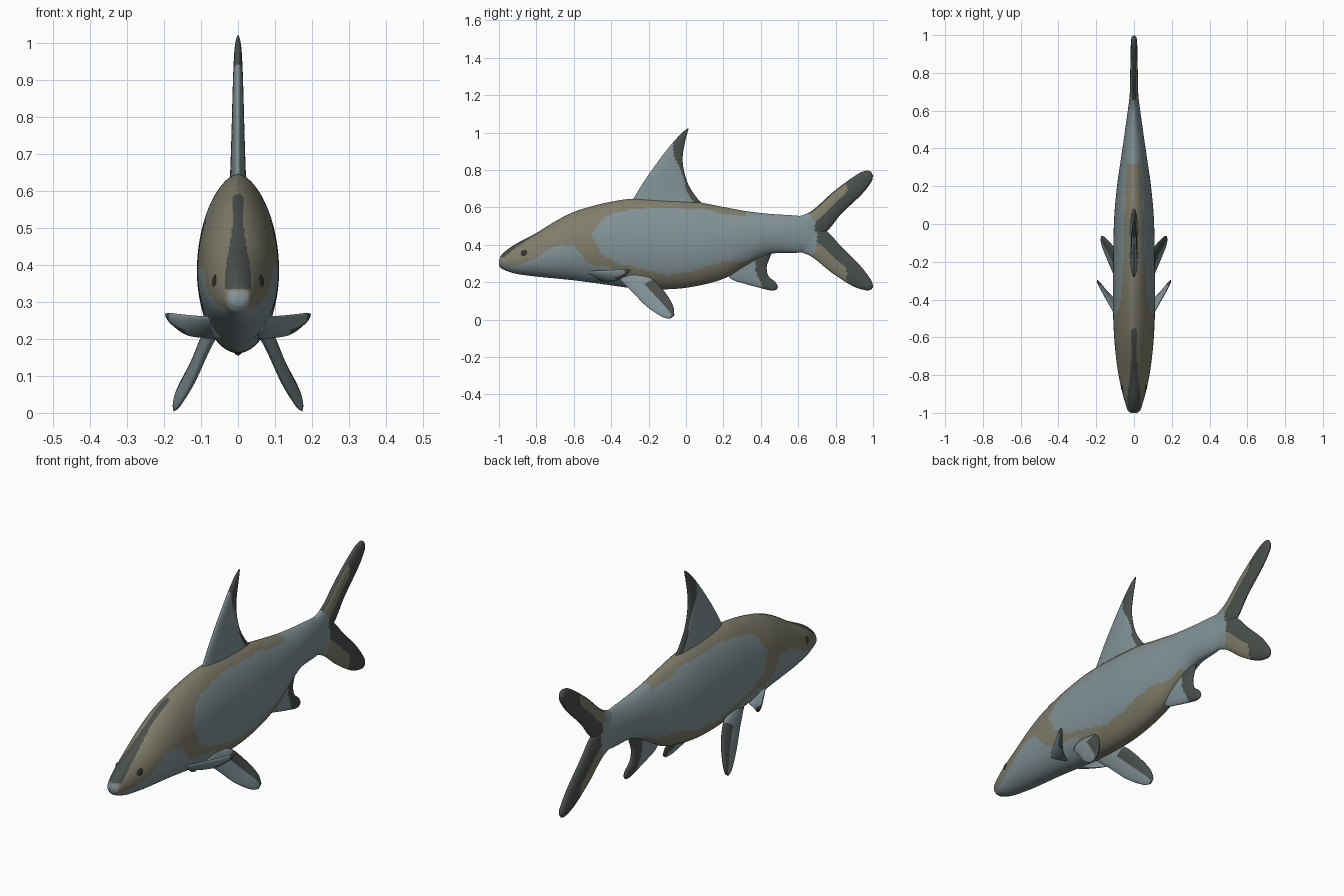
import bpy, bmesh, math
from mathutils import Vector

if "Cube" in bpy.data.objects:
    bpy.data.objects.remove(bpy.data.objects["Cube"])


def material(name, rgb):
    m = bpy.data.materials.new(name)
    m.diffuse_color = (*rgb, 1)
    m.use_nodes = True
    m.node_tree.nodes["Principled BSDF"].inputs["Base Color"].default_value = m.diffuse_color
    return m


MATS = [material("blue_grey", (0.22, 0.285, 0.305)),
        material("olive_tan", (0.215, 0.205, 0.145)),
        material("dark_grey", (0.068, 0.078, 0.070)),
        material("eye_black", (0.035, 0.035, 0.035))]
BLUE, TAN, DARK, BLACK = range(4)


def spline(pts, n):
    """Smooth curve through the points, n + 1 samples."""
    p = [Vector(q) for q in pts]
    p = [2 * p[0] - p[1]] + p + [2 * p[-1] - p[-2]]
    out = []
    for k in range(n + 1):
        t = k / n * (len(p) - 3)
        i = min(int(t), len(p) - 4)
        t -= i
        a, b, c, d = p[i:i + 4]
        out.append(b + 0.5 * t * ((c - a) + t * ((2 * a - 5 * b + 4 * c - d)
                                                + t * (3 * (b - c) + d - a))))
    return out


def lerp(table, v):
    """Straight-line lookup in a table of (key, value)."""
    if v <= table[0][0]:
        return table[0][1]
    for (a, x), (b, y) in zip(table, table[1:]):
        if v <= b:
            return x + (y - x) * (v - a) / (b - a)
    return table[-1][1]


def loft(name, rings, rule):
    """Skin closed rings; rule(centre, row, column) gives the material."""
    bm = bmesh.new()
    vs = [[bm.verts.new(v) for v in r] for r in rings]
    n = len(rings[0])
    for i in range(len(vs) - 1):
        for j in range(n):
            k = (j + 1) % n
            f = bm.faces.new((vs[i][j], vs[i][k], vs[i + 1][k], vs[i + 1][j]))
            f.material_index = rule(f.calc_center_median(), i, j)
    for i, row in ((0, vs[0]), (len(vs) - 2, vs[-1])):
        f = bm.faces.new(row)
        f.material_index = rule(f.calc_center_median(), i, 0)
    bmesh.ops.recalc_face_normals(bm, faces=bm.faces)
    for f in bm.faces:
        f.smooth = True
    me = bpy.data.meshes.new(name)
    bm.to_mesh(me)
    bm.free()
    for m in MATS:
        me.materials.append(m)
    ob = bpy.data.objects.new(name, me)
    bpy.context.collection.objects.link(ob)
    return ob


def fin(name, lead, trail, thick, rule, side=1, rows=48, cols=48):
    """Lens-section fin between a leading and a trailing edge.
    rule(y, z, chord, span) gives the material."""
    if len(lead[0]) == 2:
        lead, trail = [[(0, *p) for p in e] for e in (lead, trail)]
    L, T = spline(lead, rows), spline(trail, rows)
    normal = (T[rows // 2] - L[rows // 2]).cross(L[-1] - L[0]).normalized()
    rings = []
    for i in range(rows + 1):
        u = i / rows
        h = (thick[0] + (thick[1] - thick[0]) * u) * math.sqrt(1.003 - u ** 8)
        ring = []
        for j in range(cols):
            a = math.tau * j / cols
            p = L[i].lerp(T[i], (1 - math.cos(a)) / 2) + normal * h * math.sin(a)
            ring.append((p.x * side, p.y, p.z))
        rings.append(ring)

    def paint(c, i, j):
        chord = (1 - math.cos(math.tau * (j + 0.5) / cols)) / 2
        return rule(c.y, c.z, chord, i / rows)
    return loft(name, rings, paint)


# Body: stations of (y, top, bottom, half width)
STATIONS = [(-1, .318, .288, .018), (-.985, .347, .272, .034), (-.95, .378, .257, .046),
            (-.9, .41, .243, .060), (-.8, .463, .23, .082), (-.7, .525, .22, .096),
            (-.6, .575, .21, .105), (-.5, .607, .197, .11), (-.4, .63, .183, .111),
            (-.28, .646, .168, .111), (-.1, .642, .162, .109), (.05, .63, .178, .104),
            (.2, .602, .218, .09), (.32, .58, .285, .073), (.45, .565, .35, .054),
            (.6, .555, .358, .033), (.69, .54, .38, .02), (.74, .475, .455, .006)]
ROWS, COLS = 200, 96


def section_point(s, a):
    y, top, bot, w = s
    mid = bot + 0.45 * (top - bot)
    c, n = math.cos(a), math.sin(a)
    x = w * math.copysign(abs(c) ** (1.2 if n > 0 else 1.0), c)
    return Vector((x, y, mid + n * ((top - mid) if n > 0 else (mid - bot))))


FLANK_LOW = [(-.5, .44), (-.45, .35), (-.36, .3), (-.1, .24), (0, .25), (.2, .31),
             (.32, .31), (.38, .345), (.42, .3), (.43, 0)]
FLANK_HIGH = [(-.5, .46), (-.45, .54), (-.38, .575), (-.2, .6), (.1, .59),
              (.22, .56), (.32, .55), (.33, .7)]
THROAT = [(-1, .28), (-.9, .29), (-.8, .33), (-.7, .395), (-.6, .40), (-.54, .32),
          (-.5, .29), (-.3, .265), (-.28, 0)]
RIDGE = [(-.92, .035), (-.85, .028), (-.72, .014), (-.56, .013), (-.55, 0),
         (-.27, 0), (-.26, .016), (.1, .016), (.3, .014), (.33, .022), (.6, .018)]


def paint_body(c, i, j):
    x, y, z = abs(c.x), c.y, c.z
    if y < -.97 and x < .028 and z < .33:
        return BLUE
    if z > .335 + max(0, y + .95) * .6 and x < lerp(RIDGE, y) and z > .33 and y < .66:
        if y < 0 or z > .5:
            return DARK
    if z < lerp(THROAT, y):
        return BLUE
    if y > -.5 and lerp(FLANK_LOW, y) < z < lerp(FLANK_HIGH, y):
        return BLUE
    return TAN


stations = spline(STATIONS, ROWS)
loft("body", [[section_point(s, math.tau * j / COLS) for j in range(COLS)]
              for s in stations], paint_body)

# Eyes: thin domes on the head sides
eye_station = min(stations, key=lambda s: abs(s[0] + .86))
eye_pos = min((section_point(eye_station, a * .01) for a in range(-150, 150)),
              key=lambda p: abs(p.z - .353))
for side, label in ((1, "right"), (-1, "left")):
    rings = []
    for k in range(7):
        b = k / 6 * 1.5
        r = .02 * math.cos(b)
        rings.append([(side * (eye_pos.x - .004 + .008 * math.sin(b) + .12 * r * math.cos(t)),
                       eye_pos.y + r * math.cos(t), eye_pos.z + r * math.sin(t))
                      for t in (math.tau * m / 20 for m in range(20))])
    loft("eye_" + label, rings, lambda c, i, j: BLACK)

# Dorsal fin
DORSAL_EDGE = [(.62, .04), (.7, .0), (.78, -.02), (.88, -.065), (.95, -.07), (.96, -.3)]
fin("dorsal_fin",
    [(-.3, .61), (-.27, .665), (-.2, .775), (-.1, .91), (-.03, .99), (.008, 1.023)],
    [(.11, .60), (.055, .655), (.005, .74), (-.018, .85), (-.004, .955), (.014, 1.02)],
    (.024, .008), lambda y, z, c, u: DARK if y > lerp(DORSAL_EDGE, z) else BLUE)


# Tail fin: two lobes
def paint_upper(y, z, c, u):
    if y < .69 - max(0, z - .53) * .9:
        return BLUE
    return TAN if .08 < c < .45 and y < .86 else DARK


def paint_lower(y, z, c, u):
    if y < .7 - max(0, .38 - z) * .6:
        return BLUE
    return TAN if c < .5 and y < .86 else DARK


fin("tail_upper_lobe",
    [(.58, .545), (.67, .58), (.79, .685), (.91, .773), (.965, .796), (.99, .79)],
    [(.66, .42), (.755, .475), (.83, .565), (.94, .67), (.99, .735), (1.0, .77)],
    (.024, .014), paint_upper)
fin("tail_lower_lobe",
    [(.58, .37), (.67, .337), (.78, .25), (.89, .18), (.96, .157), (.99, .16)],
    [(.66, .52), (.75, .475), (.83, .39), (.93, .29), (.99, .21), (1.0, .175)],
    (.024, .014), paint_lower)

# Anal fin
ANAL_EDGE = [(.165, .41), (.2, .4), (.26, .37), (.33, .37)]
fin("anal_fin",
    [(.21, .27), (.24, .218), (.32, .19), (.4, .168), (.455, .155), (.485, .16)],
    [(.47, .39), (.45, .335), (.432, .285), (.44, .235), (.478, .2), (.492, .175)],
    (.02, .01), lambda y, z, c, u: DARK if y > lerp(ANAL_EDGE, z) else BLUE)

# Paired pectoral and pelvic fins
for side, label in ((1, "right"), (-1, "left")):
    fin("pectoral_fin_" + label,
        [(.07, -.53, .262), (.105, -.47, .262), (.15, -.39, .266), (.185, -.325, .27),
         (.197, -.3, .268)],
        [(.05, -.43, .20), (.095, -.40, .203), (.14, -.36, .212), (.178, -.315, .24),
         (.194, -.296, .262)],
        (.014, .006), lambda y, z, c, u: DARK if u > .72 or (c > .6 and u > .45) else BLUE,
        side)
    fin("pelvic_fin_" + label,
        [(.065, -.36, .215), (.095, -.29, .15), (.13, -.21, .07), (.162, -.13, .016),
         (.174, -.085, .004)],
        [(.07, -.26, .24), (.085, -.18, .218), (.115, -.115, .15), (.155, -.07, .075),
         (.173, -.062, .022)],
        (.018, .010), lambda y, z, c, u: DARK if (c > .55 and u > .25) or u > .95 else BLUE,
        side)
